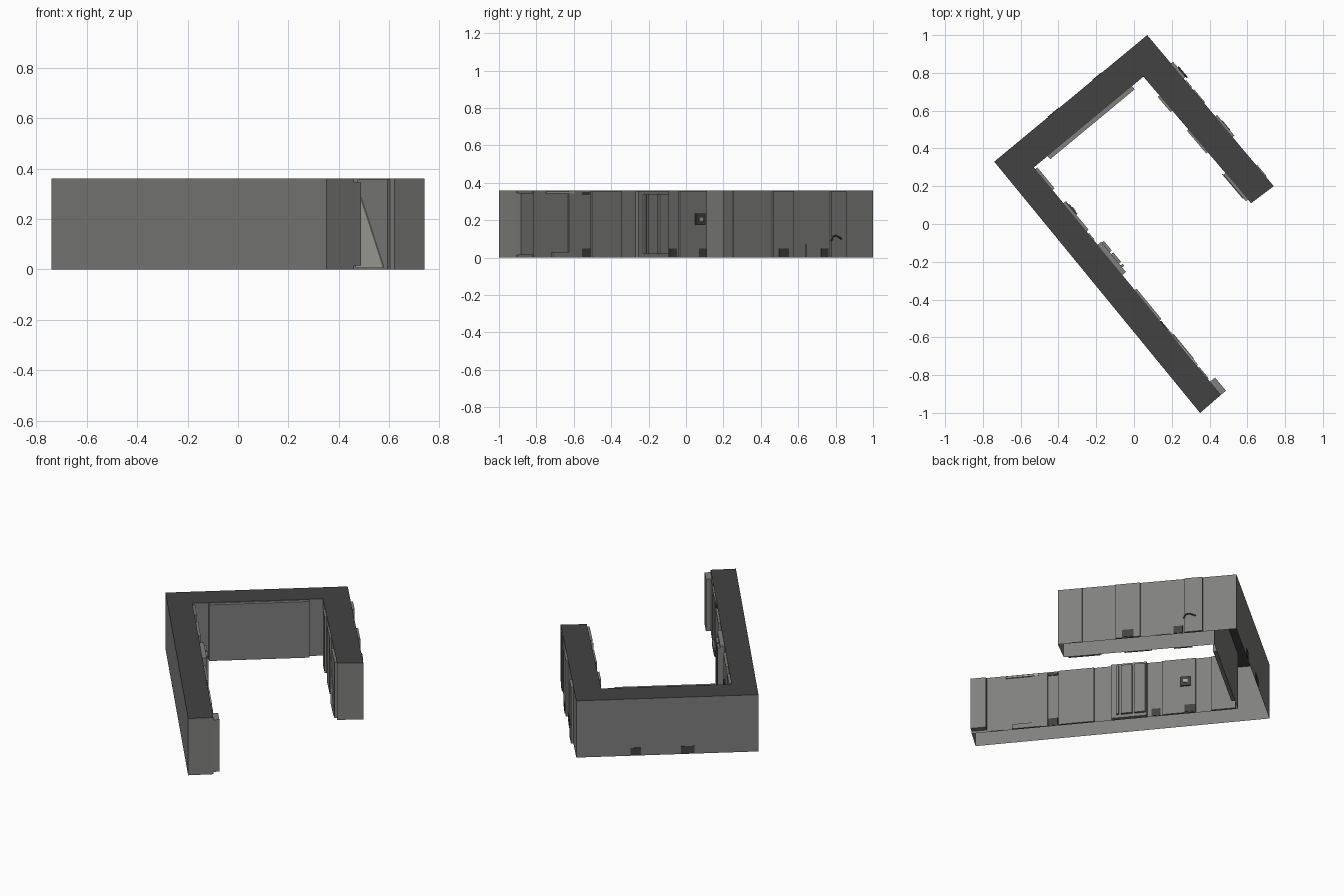
import bpy, bmesh
from mathutils import Vector

if "Cube" in bpy.data.objects:
    bpy.data.objects.remove(bpy.data.objects["Cube"])

H = 0.36


def material(name, r, g, b):
    m = bpy.data.materials.new(name)
    m.diffuse_color = (r, g, b, 1)
    m.use_nodes = True
    m.node_tree.nodes["Principled BSDF"].inputs["Base Color"].default_value = m.diffuse_color
    return m


WALL = material("wall grey", 0.215, 0.215, 0.21)
ROOF = material("roof charcoal", 0.055, 0.055, 0.055)
DARK = material("vent dark grey", 0.055, 0.055, 0.055)
LIGHT = material("pale panel grey", 0.38, 0.385, 0.35)

# U-shaped plan, clockwise, so the left-hand normal points out
PLAN = [(0.35, -1.0), (-0.74, 0.33), (0.07, 1.0), (0.74, 0.20),
        (0.62, 0.11), (0.05, 0.78), (-0.53, 0.30), (0.46, -0.905)]
LONG_IN, SHORT_OUT, SHORT_IN = (6, 7), (2, 3), (4, 5)
BACK_IN, BACK_OUT = (5, 6), (1, 2)


def finish(bm, name, mats):
    me = bpy.data.meshes.new(name)
    bm.to_mesh(me)
    bm.free()
    for m in mats:
        me.materials.append(m)
    ob = bpy.data.objects.new(name, me)
    bpy.context.collection.objects.link(ob)
    return ob


def frame(side):
    a, b = (Vector((*PLAN[i], 0)) for i in side)
    d = (b - a).normalized()
    return a, b, Vector((-d.y, d.x, 0))


def on_wall(side, y, z, out=0.0):
    """Point on a wall, addressed by its y coordinate and height."""
    a, b, n = frame(side)
    p = a.lerp(b, (y - a.y) / (b.y - a.y)) + n * out
    p.z = z
    return p


def slab(name, side, outline, depth, mat, base=0.0):
    """Extruded outline of (y, z) points, standing proud of a wall."""
    bm = bmesh.new()
    f = bm.faces.new([bm.verts.new(on_wall(side, y, z, base)) for y, z in outline])
    ext = bmesh.ops.extrude_face_region(bm, geom=[f])["geom"]
    n = frame(side)[2]
    bmesh.ops.translate(bm, vec=n * depth,
                        verts=[v for v in ext if isinstance(v, bmesh.types.BMVert)])
    bmesh.ops.recalc_face_normals(bm, faces=bm.faces[:])
    return finish(bm, name, [mat])


def panel(name, side, y0, y1, z0, z1, depth, mat=WALL, base=0.0):
    return slab(name, side, [(y0, z0), (y1, z0), (y1, z1), (y0, z1)], depth, mat, base)


# Main wall block: open underneath, dark top
bm = bmesh.new()
low = [bm.verts.new((x, y, 0)) for x, y in PLAN]
high = [bm.verts.new((x, y, H)) for x, y in PLAN]
for i in range(len(PLAN)):
    j = (i + 1) % len(PLAN)
    bm.faces.new((low[j], low[i], high[i], high[j]))
roof = bm.faces.new(list(reversed(high)))
roof.material_index = 1
bm.normal_update()
finish(bm, "wall_block", [WALL, ROOF])

# Full-height raised panels: (side, y0, y1, depth)
TOP = H - 0.004
for side, y0, y1, depth in [
        (LONG_IN, 0.18, 0.29, 0.014), (LONG_IN, -0.04, 0.11, 0.014),
        (LONG_IN, -0.51, -0.35, 0.012), (LONG_IN, -0.63, -0.56, 0.006),
        (LONG_IN, -0.82, -0.76, 0.006),
        (SHORT_OUT, 0.25, 0.31, 0.005), (SHORT_OUT, 0.46, 0.57, 0.012),
        (SHORT_OUT, 0.77, 0.85, 0.014),
        (SHORT_IN, 0.13, 0.27, 0.014), (SHORT_IN, 0.38, 0.50, 0.010),
        (SHORT_IN, 0.60, 0.68, 0.012),
        (BACK_IN, 0.36, 0.73, 0.022)]:
    panel("wall_panel", side, y0, y1, 0, TOP, depth)

# Door bay and end pilaster on the long inner wall
panel("door_frame", LONG_IN, -0.27, -0.11, 0, TOP, 0.025)
for y0, y1 in [(-0.245, -0.235), (-0.225, -0.175), (-0.165, -0.115)]:
    panel("door_leaf", LONG_IN, y0, y1, 0.02, 0.34, 0.014, WALL, 0.025)
panel("end_pilaster", LONG_IN, -0.905, -0.835, 0.015, 0.345, 0.035)
panel("low_curb", LONG_IN, -0.72, -0.59, 0, 0.03, 0.012)
panel("cornice_strip", LONG_IN, -0.75, -0.60, 0.342, 0.354, 0.008, LIGHT)

# Pale wedge-shaped panel on the inside of the short arm
slab("pale_wedge", SHORT_IN, [(0.145, 0.005), (0.275, 0.005), (0.275, 0.34), (0.262, 0.31),
                              (0.215, 0.19)], 0.004, LIGHT, 0.014)

# Dark vents along the foot of the walls
for side, y0, y1, out in [
        (LONG_IN, -0.56, -0.515, 0.002), (LONG_IN, -0.09, -0.05, 0.002),
        (LONG_IN, 0.06, 0.11, 0.014), (SHORT_OUT, 0.49, 0.54, 0.012),
        (SHORT_OUT, 0.72, 0.76, 0.002),
        (BACK_OUT, 0.565, 0.615, 0.0), (BACK_OUT, 0.762, 0.80, 0.0)]:
    panel("foot_vent", side, y0, y1, 0.003, 0.05, 0.003, DARK, out)
panel("vent_header", LONG_IN, -0.56, -0.515, 0.335, 0.352, 0.004, DARK)
panel("hatch", SHORT_OUT, 0.64, 0.71, 0.0, 0.07, 0.006)

# Small dark wall fitting
panel("wall_fitting", LONG_IN, 0.04, 0.09, 0.175, 0.235, 0.008, DARK, 0.014)
panel("fitting_plate", LONG_IN, 0.055, 0.075, 0.195, 0.215, 0.004, LIGHT, 0.022)

# Hooked cable on the outside of the short arm
cu = bpy.data.curves.new("cable", "CURVE")
cu.dimensions = "3D"
cu.bevel_depth = 0.004
cu.bevel_resolution = 1
path = [(0.765, 0.09), (0.775, 0.112), (0.79, 0.118), (0.805, 0.11), (0.82, 0.10)]
sp = cu.splines.new("POLY")
sp.points.add(len(path) - 1)
for pt, (y, z) in zip(sp.points, path):
    pt.co = (*on_wall(SHORT_OUT, y, z, 0.018), 1)
cu.materials.append(DARK)
bpy.context.collection.objects.link(bpy.data.objects.new("cable", cu))
